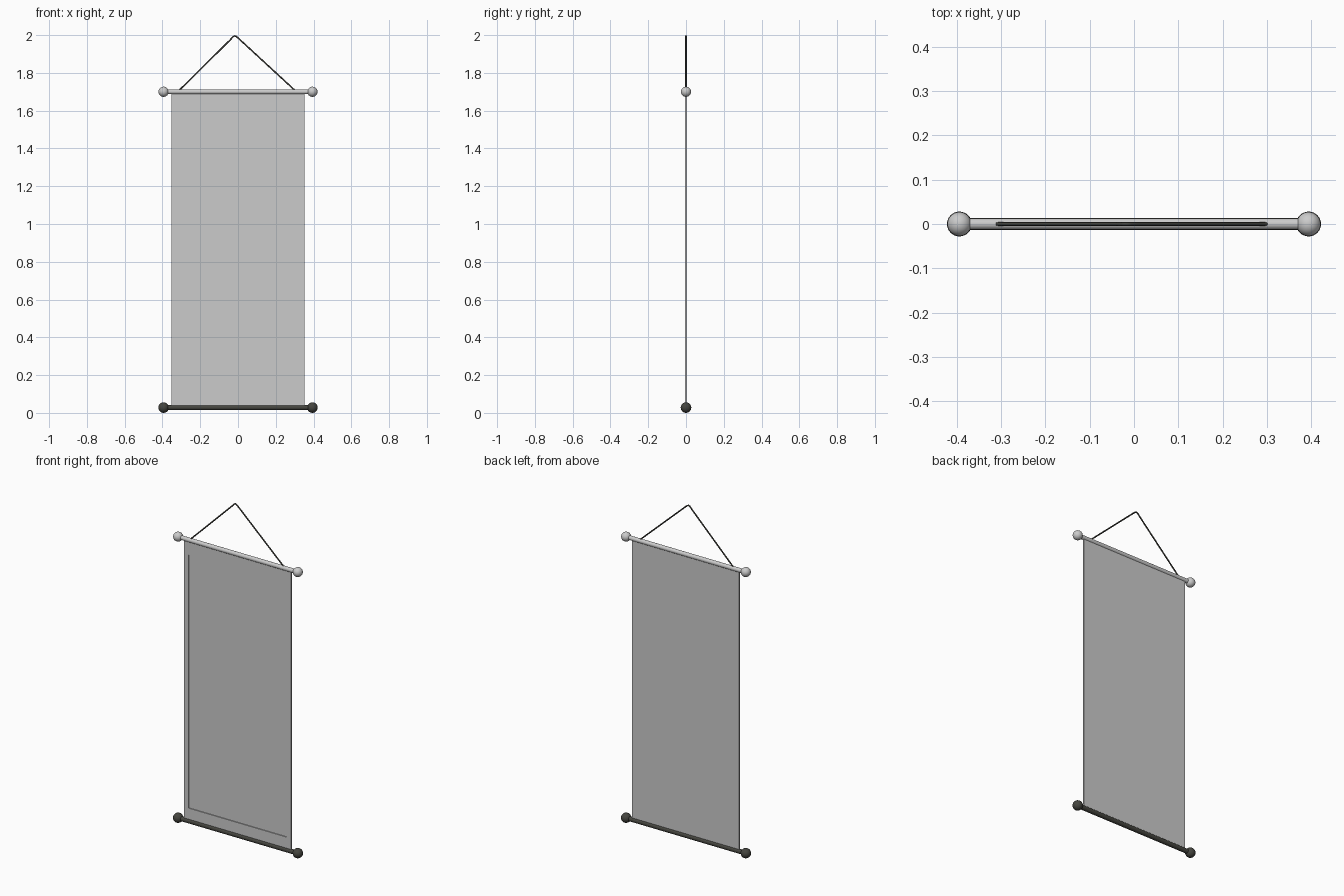
import bpy, bmesh
from math import pi

if "Cube" in bpy.data.objects:
    bpy.data.objects.remove(bpy.data.objects["Cube"])

dark = bpy.data.materials.new("dark_wood")
dark.diffuse_color = (0.06, 0.06, 0.05, 1)
dark.use_nodes = True
dark.node_tree.nodes["Principled BSDF"].inputs["Base Color"].default_value = dark.diffuse_color


def smooth(ob):
    bpy.ops.object.select_all(action='DESELECT')
    ob.select_set(True)
    bpy.context.view_layer.objects.active = ob
    bpy.ops.object.shade_smooth_by_angle()


def rod_with_knobs(name, z, rod_r, knob_r, mat=None):
    # horizontal dowel
    bpy.ops.mesh.primitive_cylinder_add(vertices=24, radius=rod_r, depth=0.79,
                                        location=(0, 0, z), rotation=(0, pi / 2, 0))
    parts = [bpy.context.object]
    parts[0].name = name + "_rod"
    # ball at each end
    for side, s in (("left", -1), ("right", 1)):
        bpy.ops.mesh.primitive_uv_sphere_add(segments=32, ring_count=16, radius=knob_r,
                                             location=(s * 0.394, 0, z))
        parts.append(bpy.context.object)
        parts[-1].name = f"{name}_knob_{side}"
    for ob in parts:
        smooth(ob)
        if mat:
            ob.data.materials.append(mat)


rod_with_knobs("top", 1.70, 0.0125, 0.027)
rod_with_knobs("bottom", 0.028, 0.0135, 0.028, dark)

# Hanging cloth: thin slab with a shallow recessed picture field on the front
bm = bmesh.new()
bmesh.ops.create_cube(bm, size=1)
for v in bm.verts:
    v.co.x *= 0.706
    v.co.y *= 0.010
    v.co.z = 0.865 + v.co.z * 1.67
front = min(bm.faces, key=lambda f: f.calc_center_median().y)
bmesh.ops.inset_region(bm, faces=[front], thickness=0.043)
for v in front.verts:
    v.co.z = 1.613 if v.co.z > 0.8 else 0.106
field = bmesh.ops.extrude_discrete_faces(bm, faces=[front])["faces"][0]
for v in field.verts:
    v.co.y += 0.005
bmesh.ops.recalc_face_normals(bm, faces=bm.faces)
mesh = bpy.data.meshes.new("cloth_panel")
bm.to_mesh(mesh)
bm.free()
bpy.context.collection.objects.link(bpy.data.objects.new("cloth_panel", mesh))

# Hanging cord bent over a hook point
curve = bpy.data.curves.new("hanging_cord", 'CURVE')
curve.dimensions = '3D'
curve.bevel_depth = 0.004
curve.bevel_resolution = 2
curve.use_fill_caps = True
path = [(-0.313, 1.706), (-0.04, 1.976), (-0.026, 1.992), (-0.017, 1.996),
        (-0.008, 1.992), (0.01, 1.976), (0.303, 1.706)]
sp = curve.splines.new('POLY')
sp.points.add(len(path) - 1)
for p, (x, z) in zip(sp.points, path):
    p.co = (x, 0, z, 1)
    p.radius = 1
sp.use_smooth = True
curve.materials.append(dark)
bpy.context.collection.objects.link(bpy.data.objects.new("hanging_cord", curve))
